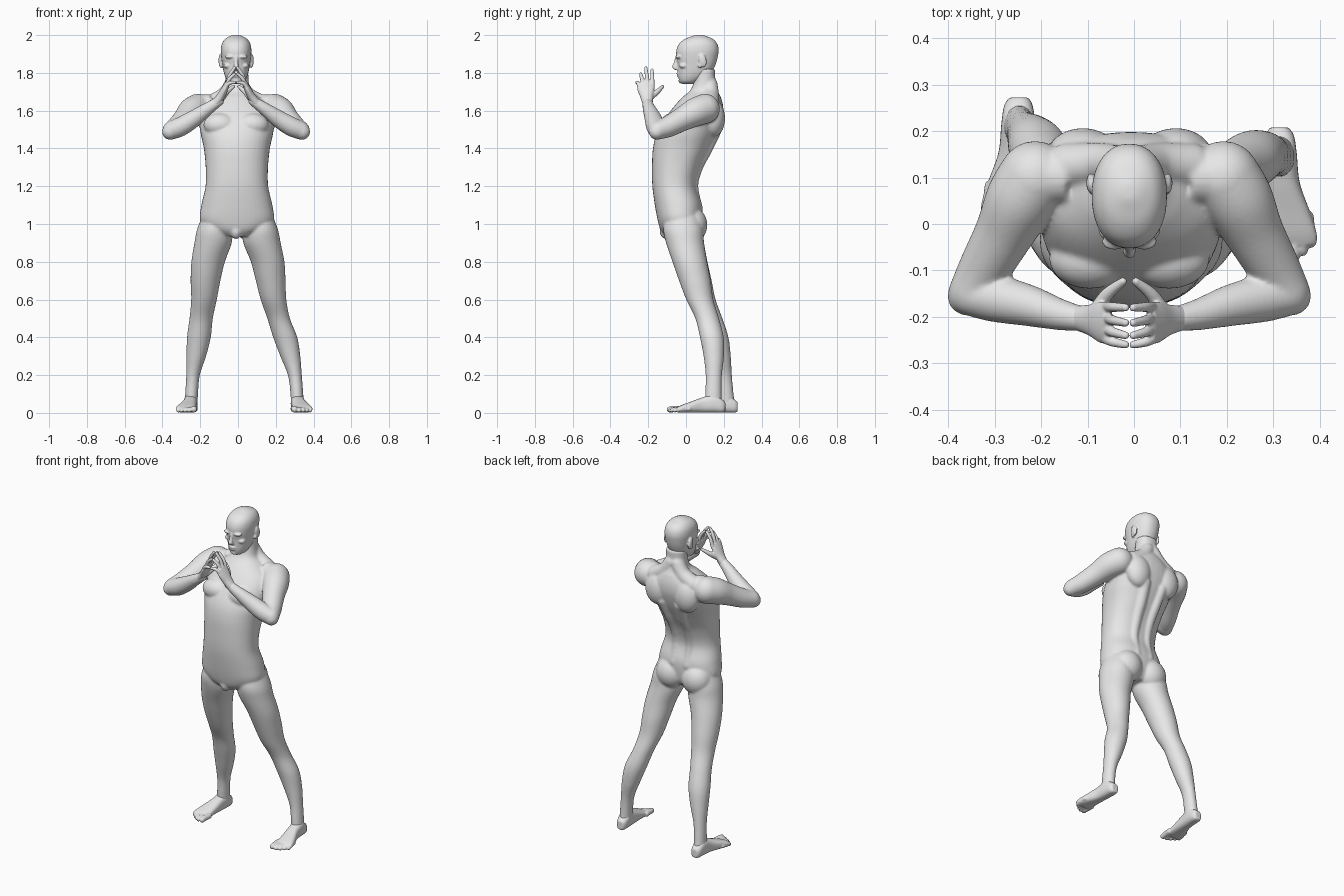
import bpy, bmesh, math
from mathutils import Vector, Matrix

cube = bpy.data.objects.get("Cube")
if cube:
    bpy.data.objects.remove(cube, do_unlink=True)

X0 = -0.01          # centre line of the upper body
SIDES = (1, -1)

skin = bpy.data.materials.new("plain grey")
skin.use_nodes = True
skin.diffuse_color = (0.8, 0.8, 0.8, 1)
skin.node_tree.nodes["Principled BSDF"].inputs["Base Color"].default_value = (0.8, 0.8, 0.8, 1)


def spline(rows, steps=6):
    """Smooth curve through rows of (x, y, z, a, b)."""
    r = [Vector(q) for q in rows]
    r = [r[0]] + r + [r[-1]]
    out = []
    for i in range(1, len(r) - 2):
        p0, p1, p2, p3 = r[i - 1:i + 3]
        for k in range(steps):
            t = k / steps
            out.append(0.5 * (2 * p1 + (p2 - p0) * t + (2 * p0 - 5 * p1 + 4 * p2 - p3) * t * t
                              + (3 * p1 - p0 - 3 * p2 + p3) * t ** 3))
    return out + [r[-1]]


def loft(bm, rows, axis=None, power=2.0, n=28):
    """Skin elliptical rings; axis 'z' or 'y' keeps the rings parallel, None follows the path."""
    pts = spline(rows)
    pos = [Vector(p[:3]) for p in pts]
    rings = []
    for i, p in enumerate(pts):
        u, v = Vector((1, 0, 0)), Vector((0, 1, 0))
        if axis == 'y':
            v = Vector((0, 0, 1))
        elif axis is None:
            t = (pos[min(i + 1, len(pos) - 1)] - pos[max(i - 1, 0)]).normalized()
            u = (u - t * u.dot(t)).normalized()
            v = t.cross(u)
        ring = []
        for k in range(n):
            c, s = math.cos(math.tau * k / n), math.sin(math.tau * k / n)
            c = math.copysign(abs(c) ** (2 / power), c)
            s = math.copysign(abs(s) ** (2 / power), s)
            ring.append(bm.verts.new(pos[i] + u * c * p[3] + v * s * p[4]))
        rings.append(ring)
    for a, b in zip(rings, rings[1:]):
        for k in range(n):
            bm.faces.new((a[k], a[(k + 1) % n], b[(k + 1) % n], b[k]))
    bm.faces.new(rings[0][::-1])
    bm.faces.new(rings[-1])


def blob(bm, centre, radii, tilt=0.0):
    m = Matrix.Translation(centre) @ Matrix.Rotation(tilt, 4, 'X') @ Matrix.Diagonal((*radii, 1))
    bmesh.ops.create_uvsphere(bm, u_segments=24, v_segments=16, radius=1, matrix=m)


def tube(bm, rows, s=1, x0=X0):
    """Round-ended limb from rows of (offset, y, z, radius[, radius2]), on side s."""
    full = [(x0 + s * r[0], r[1], r[2], r[3], r[-1]) for r in rows]
    loft(bm, full)
    for r in (full[0], full[-1]):
        blob(bm, r[:3], (min(r[3:]),) * 3)


def pair(bm, centre, radii, tilt=0.0):
    for s in SIDES:
        blob(bm, (X0 + s * centre[0], centre[1], centre[2]), radii, tilt)


def finish(bm, name, voxel, smooth):
    """Fuse the overlapping volumes into one smooth skin."""
    bmesh.ops.recalc_face_normals(bm, faces=bm.faces)
    me = bpy.data.meshes.new(name)
    bm.to_mesh(me)
    bm.free()
    me.materials.append(skin)
    for f in me.polygons:
        f.use_smooth = True
    ob = bpy.data.objects.new(name, me)
    bpy.context.collection.objects.link(ob)
    m = ob.modifiers.new("fuse", 'REMESH')
    m.mode = 'VOXEL'
    m.voxel_size = voxel
    m.use_smooth_shade = True
    m = ob.modifiers.new("soften", 'SMOOTH')
    m.factor = 0.5
    m.iterations = smooth


# Torso and neck: (z, front y, back y, half width)
body = bmesh.new()
torso = [(0.935, -0.11, 0.05, 0.07), (0.97, -0.135, 0.075, 0.15), (1.02, -0.15, 0.085, 0.195),
         (1.10, -0.165, 0.085, 0.188), (1.20, -0.178, 0.058, 0.166), (1.30, -0.18, 0.08, 0.165),
         (1.40, -0.175, 0.13, 0.175), (1.48, -0.155, 0.17, 0.192), (1.56, -0.11, 0.195, 0.20),
         (1.62, -0.065, 0.197, 0.18), (1.67, -0.02, 0.185, 0.12), (1.705, 0.02, 0.168, 0.076),
         (1.75, 0.04, 0.155, 0.063), (1.82, 0.045, 0.155, 0.06)]
loft(body, [(X0 + 0.004, (f + b) / 2, z, w, (b - f) / 2) for z, f, b, w in torso], 'z', 2.25, 40)

# Chest, shoulder blades and buttocks
pair(body, (0.085, -0.075, 1.525), (0.088, 0.065, 0.062), 0.35)
pair(body, (0.10, 0.145, 1.56), (0.08, 0.062, 0.10))
pair(body, (0.088, 0.03, 0.995), (0.092, 0.083, 0.095))
blob(body, (X0, -0.105, 0.965), (0.032, 0.035, 0.045))

for s in SIDES:
    # Back muscles beside the spine
    tube(body, [(0.045, 0.06, 1.08, 0.03), (0.045, 0.035, 1.20, 0.03), (0.045, 0.06, 1.30, 0.03),
                (0.05, 0.11, 1.40, 0.032), (0.06, 0.155, 1.50, 0.035)], s)
    # Neck slope and collar
    tube(body, [(0.02, 0.125, 1.74, 0.042), (0.06, 0.13, 1.68, 0.045), (0.13, 0.125, 1.635, 0.05)], s)
    tube(body, [(0.03, 0.10, 1.625, 0.055), (0.12, 0.10, 1.63, 0.056), (0.20, 0.10, 1.625, 0.06)], s)
    # Upper arm, elbow and forearm
    tube(body, [(0.203, 0.10, 1.61, 0.079), (0.235, 0.05, 1.592, 0.076), (0.27, -0.02, 1.555, 0.064),
                (0.312, -0.095, 1.515, 0.056), (0.34, -0.145, 1.497, 0.049)], s)
    blob(body, (X0 + s * 0.35, -0.155, 1.488), (0.042, 0.042, 0.042))
    tube(body, [(0.342, -0.15, 1.495, 0.048), (0.29, -0.16, 1.517, 0.051), (0.22, -0.175, 1.56, 0.045),
                (0.15, -0.195, 1.61, 0.034), (0.088, -0.207, 1.652, 0.025)], s)

# Legs: (x, y, z, half width, half depth)
left_leg = [(0.11, -0.02, 1.04, 0.075, 0.09), (0.12, -0.015, 0.97, 0.092, 0.105),
            (0.127, -0.005, 0.90, 0.099, 0.101), (0.157, 0.02, 0.80, 0.089, 0.092),
            (0.173, 0.047, 0.70, 0.079, 0.084), (0.188, 0.073, 0.60, 0.068, 0.072),
            (0.215, 0.112, 0.50, 0.060, 0.063), (0.25, 0.137, 0.40, 0.064, 0.063),
            (0.277, 0.147, 0.30, 0.053, 0.054), (0.301, 0.147, 0.20, 0.037, 0.043),
            (0.311, 0.145, 0.11, 0.034, 0.043), (0.314, 0.145, 0.05, 0.034, 0.045)]
right_leg = [(-0.115, -0.02, 1.04, 0.075, 0.09), (-0.125, -0.015, 0.97, 0.092, 0.105),
             (-0.132, -0.005, 0.90, 0.099, 0.101), (-0.158, 0.022, 0.80, 0.089, 0.092),
             (-0.172, 0.052, 0.70, 0.079, 0.084), (-0.18, 0.085, 0.60, 0.068, 0.072),
             (-0.195, 0.13, 0.50, 0.062, 0.063), (-0.207, 0.162, 0.40, 0.063, 0.063),
             (-0.221, 0.183, 0.30, 0.052, 0.054), (-0.238, 0.2, 0.20, 0.036, 0.043),
             (-0.245, 0.208, 0.11, 0.034, 0.043), (-0.248, 0.213, 0.05, 0.034, 0.045)]
for leg in (left_leg, right_leg):
    loft(body, leg, 'z')
finish(body, "body", 0.0065, 6)

# Head: (z, front y, back y, half width)
head = bmesh.new()
skull = [(1.742, -0.022, 0.04, 0.026), (1.755, -0.034, 0.07, 0.044), (1.78, -0.041, 0.11, 0.058),
         (1.81, -0.043, 0.14, 0.067), (1.845, -0.045, 0.157, 0.073), (1.88, -0.051, 0.167, 0.078),
         (1.92, -0.051, 0.173, 0.081), (1.955, -0.036, 0.165, 0.075), (1.98, -0.005, 0.142, 0.058),
         (1.995, 0.035, 0.105, 0.032), (2.001, 0.055, 0.085, 0.012)]
loft(head, [(X0, (f + b) / 2, z, w, (b - f) / 2) for z, f, b, w in skull], 'z', 2.2, 36)

# Nose, lips and chin
loft(head, [(X0, -0.046, 1.89, 0.009, 0.009), (X0, -0.053, 1.855, 0.010, 0.012),
            (X0, -0.059, 1.832, 0.014, 0.015), (X0, -0.052, 1.816, 0.013, 0.010)], 'z')
blob(head, (X0, -0.040, 1.797), (0.022, 0.011, 0.006))
blob(head, (X0, -0.038, 1.784), (0.019, 0.011, 0.006))
blob(head, (X0, -0.022, 1.757), (0.022, 0.018, 0.013))
# Brows, cheeks and ears
pair(head, (0.032, -0.038, 1.885), (0.028, 0.018, 0.010))
pair(head, (0.045, -0.012, 1.838), (0.022, 0.024, 0.015))
pair(head, (0.083, 0.088, 1.865), (0.010, 0.021, 0.036), 0.2)
pair(head, (0.080, 0.075, 1.840), (0.009, 0.013, 0.014))
finish(head, "head", 0.0045, 4)

# Hands: palm, four fingers as (base y, tip y, tip z), thumb
FINGERS = ((-0.178, -0.180, 1.823), (-0.202, -0.213, 1.835), (-0.226, -0.240, 1.802), (-0.248, -0.260, 1.758))
for s, side in zip(SIDES, ("left", "right")):
    hand = bmesh.new()
    tube(hand, [(0.11, -0.203, 1.637, 0.024, 0.027), (0.083, -0.207, 1.672, 0.022, 0.034),
                (0.06, -0.212, 1.715, 0.018, 0.045), (0.046, -0.214, 1.745, 0.013, 0.043)], s)
    for y0, y1, z1 in FINGERS:
        tube(hand, [(0.05, y0, 1.732, 0.011), (0.035, (y0 + y1) / 2, 1.735 + (z1 - 1.735) * 0.5, 0.0105),
                    (0.008, y1, z1 - 0.008, 0.0085)], s)
    tube(hand, [(0.072, -0.19, 1.672, 0.018), (0.048, -0.152, 1.70, 0.014), (0.014, -0.124, 1.728, 0.009)], s)
    finish(hand, side + "_hand", 0.0035, 3)

# Feet: sole loft and toes as (x, tip y, radius); the right foot is mirrored and set back
SOLE = [(0.313, 0.208, 0.032, 0.020, 0.026), (0.314, 0.19, 0.037, 0.031, 0.036), (0.315, 0.15, 0.05, 0.036, 0.049),
        (0.32, 0.09, 0.042, 0.037, 0.041), (0.332, 0.03, 0.031, 0.046, 0.030),
        (0.341, -0.02, 0.022, 0.053, 0.021), (0.345, -0.045, 0.017, 0.049, 0.014)]
TOES = ((0.299, -0.086, 0.017), (0.324, -0.086, 0.012), (0.345, -0.075, 0.0115), (0.364, -0.059, 0.011), (0.381, -0.042, 0.0105))
for s, side, shift, back in ((1, "left", 0.0, 0.0), (-1, "right", 0.065, 0.065)):
    foot = bmesh.new()
    loft(foot, [(shift + s * x, y + back, z, a, b) for x, y, z, a, b in SOLE], 'y', 2.6)
    for x, y, r in TOES:
        tube(foot, [(x - 0.004, y + 0.06 + back, 0.021, r), (x, y + 0.02 + back, 0.02, r),
                    (x, y + back, r + 0.001, r * 0.95)], s, shift)
    finish(foot, side + "_foot", 0.0045, 4)
